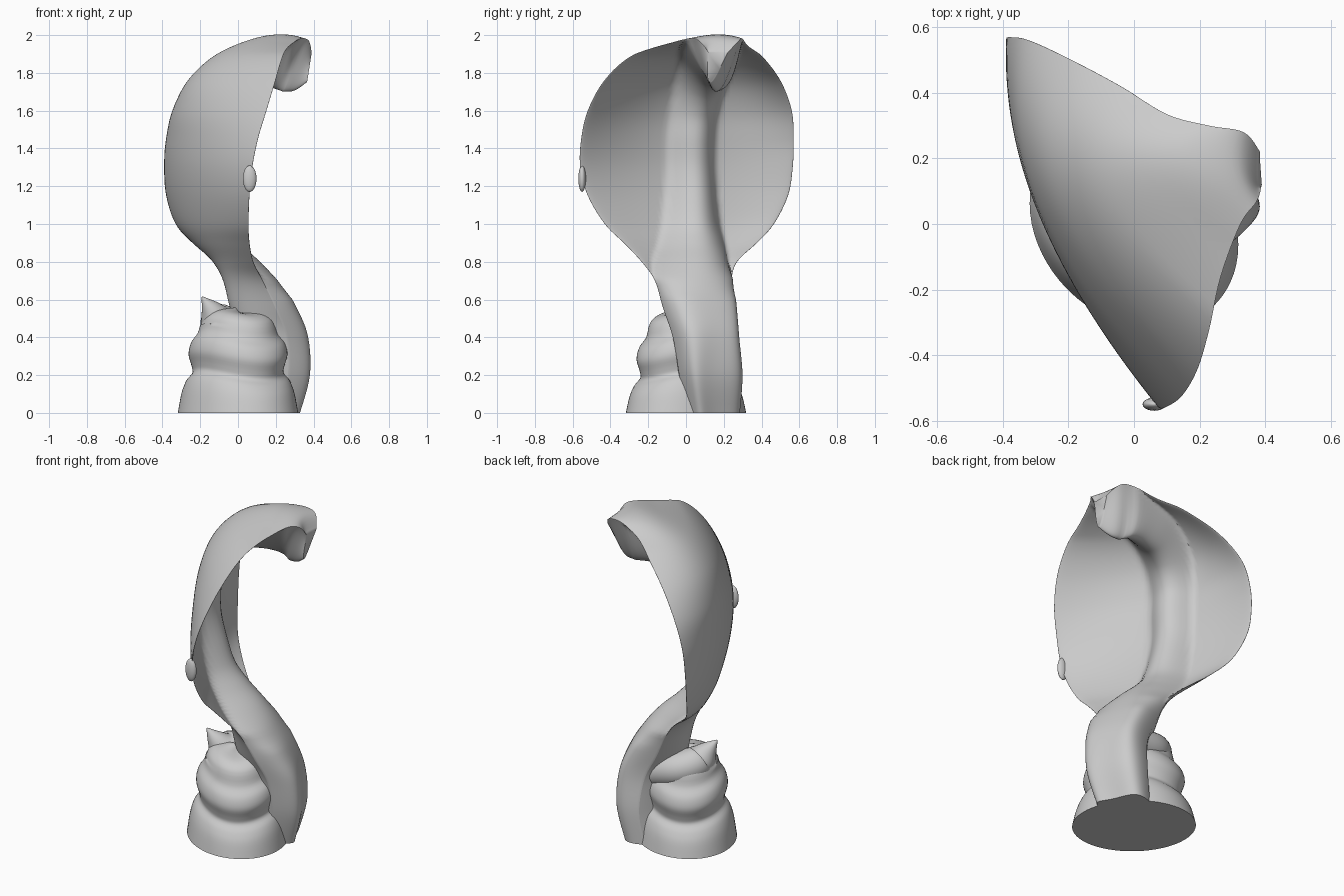
import bpy, bmesh, math
from mathutils import Vector

if "Cube" in bpy.data.objects:
    bpy.data.objects.remove(bpy.data.objects["Cube"])

grey = bpy.data.materials.new("stone_grey")
grey.use_nodes = True
grey.diffuse_color = (0.6, 0.6, 0.6, 1)
grey.node_tree.nodes["Principled BSDF"].inputs["Base Color"].default_value = (0.6, 0.6, 0.6, 1)


def spline(keys, steps):
    """Smooth curve through rows of numbers of any length."""
    out = []
    for i in range(len(keys) - 1):
        a, b, c, d = (keys[min(max(i + k, 0), len(keys) - 1)] for k in (-1, 0, 1, 2))
        for s in range(steps):
            t = s / steps
            out.append([q + 0.5 * t * (r - p + t * (2 * p - 5 * q + 4 * r - w + t * (3 * (q - r) + w - p)))
                        for p, q, r, w in zip(a, b, c, d)])
    out.append(list(keys[-1]))
    return out


def loft(name, rings):
    """Skin closed rings and cap both ends."""
    bm = bmesh.new()
    loops = [[bm.verts.new(p) for p in ring] for ring in rings]
    n = len(loops[0])
    for lo, hi in zip(loops, loops[1:]):
        for i in range(n):
            j = (i + 1) % n
            bm.faces.new((lo[i], lo[j], hi[j], hi[i]))
    bm.faces.new(loops[0][::-1])
    bm.faces.new(loops[-1])
    bmesh.ops.recalc_face_normals(bm, faces=bm.faces)
    finish(name, bm)


def finish(name, bm):
    mesh = bpy.data.meshes.new(name)
    bm.to_mesh(mesh)
    bm.free()
    mesh.materials.append(grey)
    obj = bpy.data.objects.new(name, mesh)
    bpy.context.collection.objects.link(obj)
    bpy.ops.object.select_all(action="DESELECT")
    obj.select_set(True)
    bpy.context.view_layer.objects.active = obj
    bpy.ops.object.shade_smooth_by_angle(angle=math.radians(50))


# Body, hood and head: height, spine x, left edge x y, right edge x y, belly depth, belly half width
rows = [
    (0, .02, .1, .26, .23, -.0, .27, .2),
    (.2, .04, .13, .275, .265, -.035, .3, .2),
    (.4, .02, .11, .25, .255, -.07, .31, .2),
    (.55, -.03, .04, .235, .2, -.12, .3, .22),
    (.7, -.065, -.03, .24, .13, -.165, .24, .22),
    (.8, -.11, -.11, .27, .08, -.235, .2, .21),
    (.9, -.175, -.24, .375, .06, -.33, .16, .19),
    (1.0, -.225, -.33, .465, .055, -.43, .13, .17),
    (1.15, -.265, -.38, .54, .06, -.52, .115, .15),
    (1.3, -.285, -.39, .565, .075, -.56, .1, .14),
    (1.45, -.285, -.375, .57, .105, -.555, .1, .14),
    (1.6, -.275, -.32, .56, .15, -.52, .1, .14),
    (1.75, -.23, -.2, .505, .195, -.44, .13, .15),
    (1.87, -.135, -.04, .42, .23, -.32, .17, .16),
    (1.95, .0, .1, .335, .265, -.16, .21, .17),
    (2.0, .17, .23, .3, .325, .0, .26, .16),
    (1.99, .32, .335, .28, .375, .07, .26, .14),
    (1.91, .385, .385, .22, .39, .12, .13, .07),
]


def spine(r):
    return Vector((r[1], .02 + .15 * min(max(r[0] - 1.4, 0) / .6, 1) ** 2, r[0]))


fine = spline(rows, 6)
rings = []
SEG = 72
for i, r in enumerate(fine):
    s = spine(r)
    tangent = spine(fine[min(i + 1, len(fine) - 1)]) - spine(fine[max(i - 1, 0)])
    tangent.z = max(tangent.z, -.12 * abs(tangent.x))
    # Lower sections stay level; upper ones tilt with the curling neck
    tilt = min(max((r[0] - 1.2) / .5, 0), 1)
    tangent = Vector((0, 0, 1)).lerp(tangent.normalized(), tilt)
    droop = Vector((0, 0, .02 * min(max(r[0] - 1.9, 0) / .08, 1)))
    left = Vector((r[2], r[3], r[0])) - droop
    right = Vector((r[4], r[5], r[0])) - droop
    half = (left - right) / 2
    normal = half.cross(tangent).normalized()
    mid = (left + right) / 2 - s
    power = .5 + .8 * min(max((r[0] - .6) / .4, 0), 1)

    def section(k, front):
        a = math.pi * k / SEG
        t = math.cos(a)
        p = s + half * t + mid * t * t
        if front:
            d = abs(t) * half.length / min(r[7], half.length)
            p = p + normal * (.03 * math.sin(a) + r[6] * max(0, 1 - d * d) ** power)
        return p

    rings.append([section(k, True) for k in range(SEG)] + [section(SEG - k, False) for k in range(SEG)])
loft("hooded_body", rings)

# Coiled base: stacked oval rolls, longest on the diagonal, with a gently spiralling crease
profile = spline([(0, .32), (.1, .3), (.16, .275), (.2, .243), (.24, .247), (.3, .263),
                  (.36, .25), (.41, .215), (.46, .2), (.5, .18), (.53, .13), (.545, .02)], 4)
rings = []
for z, rad in profile:
    wave = .025 * min(z / .15, 1) * (1 if z < .45 else .5)
    ring = []
    for k in range(64):
        a = math.tau * k / 64
        long = 1.09 * rad * math.cos(a) * math.sqrt(.5)
        short = .89 * rad * math.sin(a) * math.sqrt(.5)
        ring.append((long + short, short - long, z + wave * math.sin(a * 2 - 1)))
    rings.append(ring)
loft("coiled_base", rings)

# Tail: tapering tube that ends in an upturned point
path = spline([(.1, .13, .42, .1), (-.02, .12, .45, .1), (-.09, .07, .475, .1),
               (-.115, .02, .5, .09), (-.145, -.01, .55, .055), (-.19, -.035, .615, .003)], 6)
rings = []
for i, p in enumerate(path):
    ahead = Vector(path[min(i + 1, len(path) - 1)][:3]) - Vector(path[max(i - 1, 0)][:3])
    side = ahead.cross(Vector((0, 0, 1))).normalized()
    up = side.cross(ahead).normalized()
    rings.append([Vector(p[:3]) + p[3] * (side * math.cos(a) + up * math.sin(a))
                  for a in (math.tau * k / 24 for k in range(24))])
loft("tail_tip", rings)

# Small lump on the rim of the hood
bm = bmesh.new()
bmesh.ops.create_uvsphere(bm, u_segments=20, v_segments=12, radius=1)
for v in bm.verts:
    v.co = Vector((.062 + v.co.x * .036, -.55 + v.co.y * .02, 1.24 + v.co.z * .07))
finish("rim_lump", bm)
